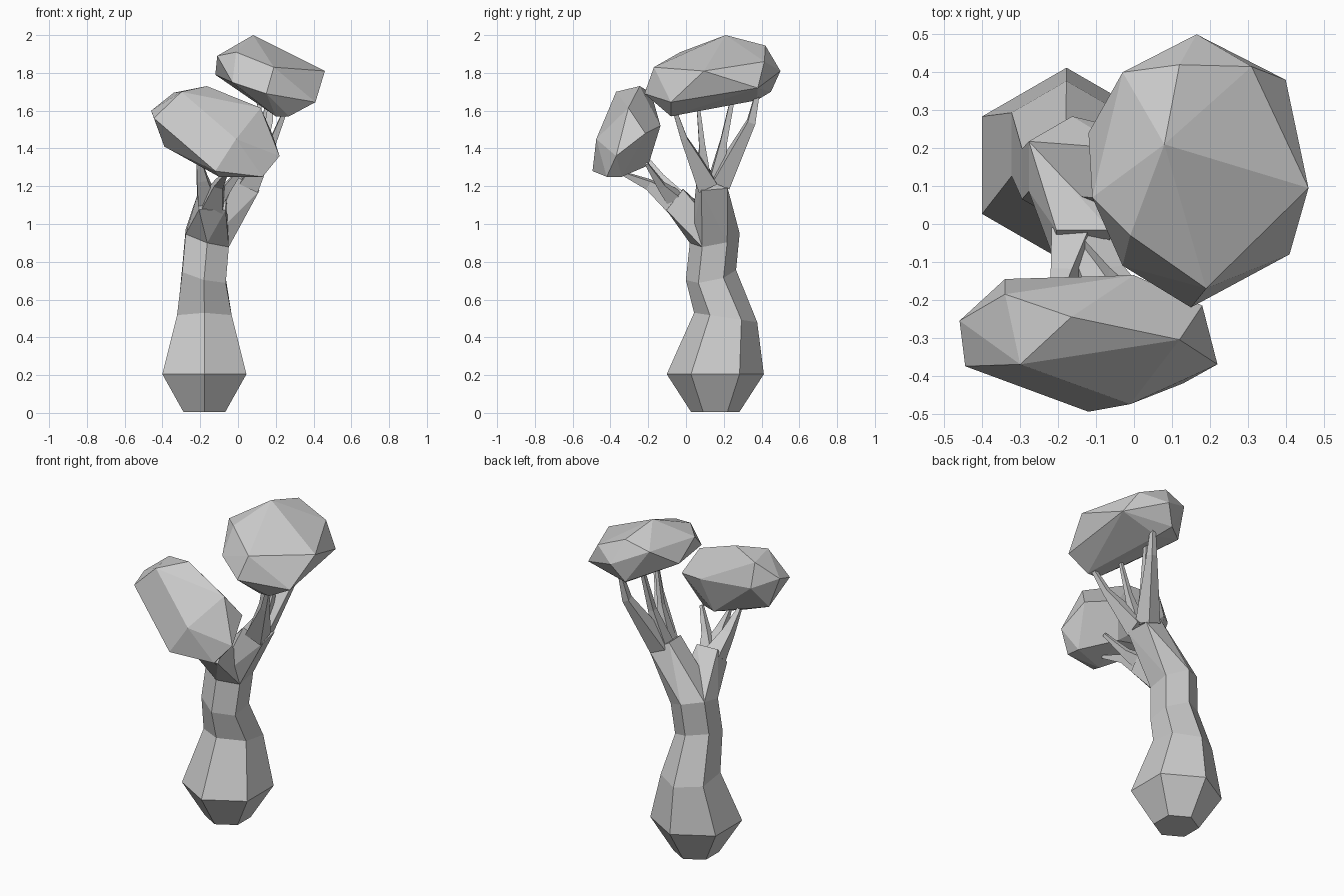
import bpy, bmesh, math
from mathutils import Vector

cube = bpy.data.objects.get("Cube")
if cube:
    bpy.data.objects.remove(cube, do_unlink=True)

GREY = (0.6, 0.6, 0.6, 1)
mat = bpy.data.materials.new("plain_grey")
mat.use_nodes = True
mat.diffuse_color = GREY
mat.node_tree.nodes["Principled BSDF"].inputs["Base Color"].default_value = GREY


def finish(bm, name):
    bmesh.ops.recalc_face_normals(bm, faces=bm.faces)
    mesh = bpy.data.meshes.new(name)
    bm.to_mesh(mesh)
    bm.free()
    mesh.materials.append(mat)
    obj = bpy.data.objects.new(name, mesh)
    bpy.context.collection.objects.link(obj)


def hull(name, points):
    """Faceted solid wrapped around a handful of points."""
    bm = bmesh.new()
    for p in points:
        bm.verts.new(p)
    result = bmesh.ops.convex_hull(bm, input=bm.verts)
    loose = [v for v in result["geom_interior"] if isinstance(v, bmesh.types.BMVert)]
    bmesh.ops.delete(bm, geom=loose, context='VERTS')
    bmesh.ops.dissolve_limit(bm, angle_limit=math.radians(3), verts=bm.verts, edges=bm.edges)
    finish(bm, name)


def loft(name, rings):
    """Skin a stack of rings and cap both ends."""
    bm = bmesh.new()
    loops = [[bm.verts.new(p) for p in ring] for ring in rings]
    n = len(loops[0])
    for a, b in zip(loops, loops[1:]):
        for i in range(n):
            j = (i + 1) % n
            bm.faces.new((a[i], a[j], b[j], b[i]))
    bm.faces.new(loops[0])
    bm.faces.new(loops[-1])
    finish(bm, name)


def trunk_ring(x, y, z, r, tilt_x=0, tilt_y=0):
    ring = []
    for k in range(6):
        a = math.radians(60 * k - 90)
        dx, dy = r * math.cos(a), r * math.sin(a)
        ring.append(Vector((x + dx, y + dy, z + dx * tilt_x + dy * tilt_y)))
    return ring


def limb_ring(center, direction, radius, sides=4):
    d = Vector(direction).normalized()
    u = d.cross(Vector((0, 1, 0.3))).normalized()
    v = d.cross(u)
    turn = math.pi / sides
    return [Vector(center) + radius * (math.cos(turn + math.tau * k / sides) * u
                                       + math.sin(turn + math.tau * k / sides) * v)
            for k in range(sides)]


def twig(name, start, bend, tip, radii):
    path = [Vector(p) for p in (start, bend, tip)]
    dirs = [path[1] - path[0], path[2] - path[0], path[2] - path[1]]
    loft(name, [limb_ring(p, d, r) for p, d, r in zip(path, dirs, radii)])


# Trunk: swollen foot, wavering six-sided stem
rings = [
    trunk_ring(-0.178, 0.155, 0.005, 0.128),
    trunk_ring(-0.178, 0.155, 0.205, 0.257),
    trunk_ring(-0.178, 0.21, 0.505, 0.167, 0, -0.15),
    trunk_ring(-0.18, 0.132, 0.73, 0.133, -0.25, 0.2),
    trunk_ring(-0.163, 0.152, 0.925, 0.132, -0.3, 0.19),
]
loft("trunk", rings)
top = rings[-1]

# Fork: one limb to the front, one to the side
front_end = limb_ring((-0.135, -0.06, 1.13), (0.02, -0.75, 0.6), 0.1)
front_base = [top[k] for k in (0, 1, 2, 4, 5)]
hull("front_limb", front_base + front_end)
side_end = limb_ring((0.045, 0.14, 1.22), (0.5, 0, 0.8), 0.1)
hull("side_limb", top + side_end)

# Twigs carrying the front crown
twig("front_twig_right", (-0.165, -0.05, 1.13), (-0.19, -0.14, 1.24), (-0.21, -0.22, 1.36), (0.07, 0.04, 0.015))
twig("front_twig_middle", (-0.13, -0.06, 1.11), (-0.10, -0.20, 1.21), (-0.06, -0.34, 1.27), (0.08, 0.035, 0.012))
twig("front_twig_left", (-0.115, -0.06, 1.13), (-0.05, -0.13, 1.20), (0.04, -0.21, 1.32), (0.06, 0.03, 0.012))

# Twigs carrying the upper crown
twig("upper_twig_front", (0.06, 0.11, 1.21), (0.19, -0.01, 1.45), (0.25, -0.06, 1.60), (0.075, 0.025, 0.015))
twig("upper_twig_inner", (0.05, 0.10, 1.22), (0.11, 0.085, 1.42), (0.15, 0.065, 1.62), (0.05, 0.022, 0.012))
twig("upper_twig_middle", (0.04, 0.16, 1.22), (0.09, 0.20, 1.44), (0.12, 0.25, 1.68), (0.06, 0.025, 0.015))
twig("upper_twig_back", (0.05, 0.18, 1.22), (0.16, 0.345, 1.54), (0.18, 0.38, 1.70), (0.07, 0.03, 0.015))

# Crowns: faceted leaf masses
hull("upper_crown", [
    (0.08, 0.21, 2.0), (-0.01, -0.03, 1.91), (-0.11, 0.07, 1.89), (-0.03, 0.4, 1.9),
    (0.12, 0.42, 1.945), (0.31, 0.415, 1.86), (0.165, 0.5, 1.81), (0.4, 0.38, 1.72),
    (0.46, 0.095, 1.81), (0.19, -0.17, 1.83), (0.15, -0.22, 1.69), (0.41, -0.08, 1.645),
    (-0.03, -0.11, 1.75), (-0.12, 0.24, 1.79), (0.2, -0.08, 1.57), (0.27, -0.08, 1.57),
    (0.15, 0.375, 1.655), (0.1, 0.45, 1.7)])
hull("front_crown", [
    (-0.3, -0.37, 1.7), (-0.165, -0.245, 1.73), (-0.34, -0.185, 1.695), (0.12, -0.305, 1.615),
    (0.18, -0.215, 1.48), (0.22, -0.37, 1.36), (-0.01, -0.475, 1.45), (-0.12, -0.495, 1.28),
    (-0.46, -0.255, 1.6), (-0.445, -0.375, 1.56), (-0.39, -0.25, 1.41), (0.13, -0.42, 1.25),
    (-0.1, -0.42, 1.25), (-0.34, -0.145, 1.55), (0.0, -0.135, 1.52), (-0.05, -0.2, 1.31),
    (-0.25, -0.25, 1.36), (0.12, -0.34, 1.25)])
